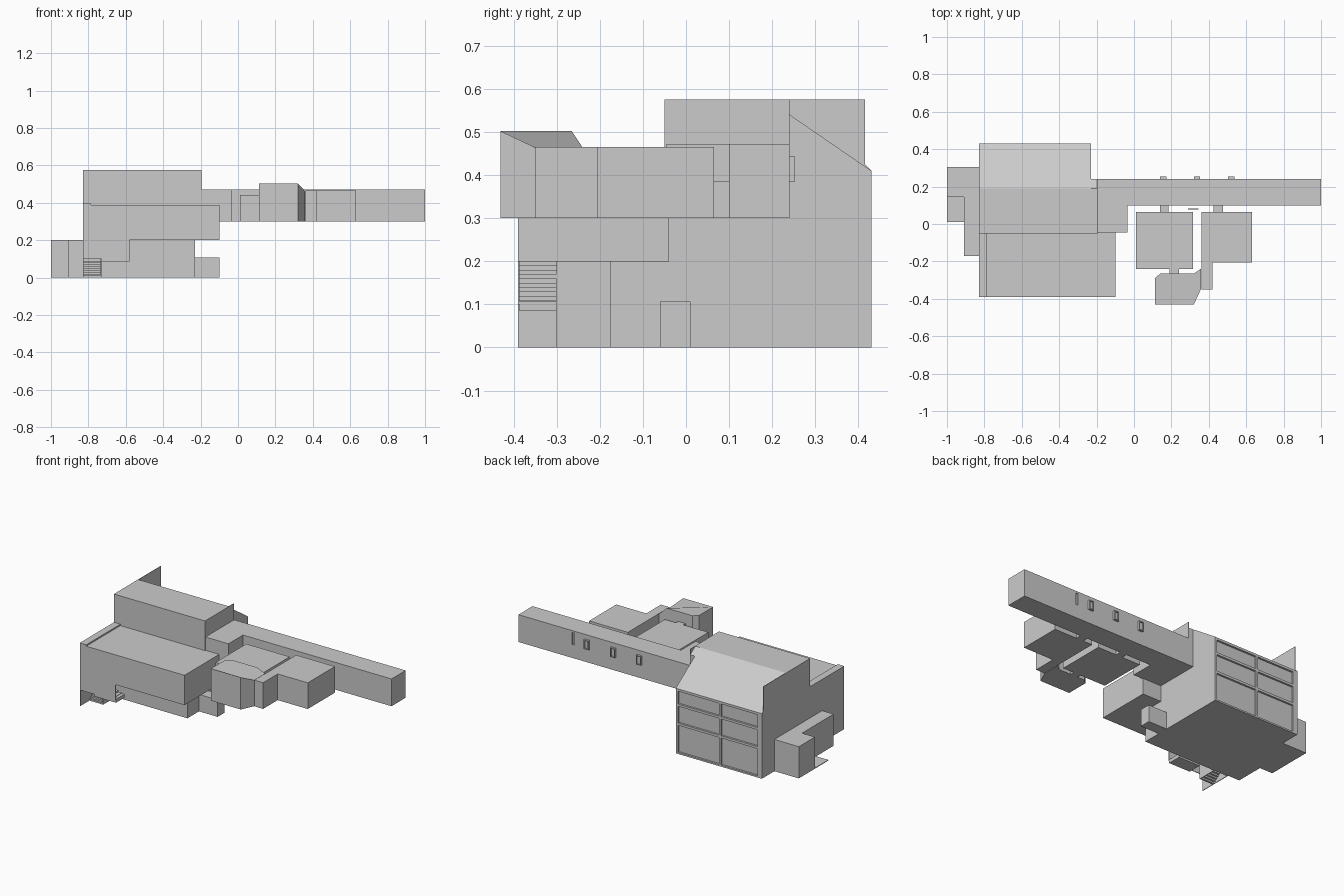
import bpy
import bmesh

cube = bpy.data.objects.get("Cube")
if cube:
    bpy.data.objects.remove(cube, do_unlink=True)

grey = bpy.data.materials.new("plain grey")
grey.use_nodes = True
grey.diffuse_color = (0.6, 0.6, 0.6, 1)
grey.node_tree.nodes["Principled BSDF"].inputs["Base Color"].default_value = (0.6, 0.6, 0.6, 1)


def prism(name, outline, low, high, axis="z"):
    """Extrude an outline along an axis: x takes (y, z) points, z takes (x, y)."""
    def place(p, d):
        return (d, p[0], p[1]) if axis == "x" else (p[0], p[1], d)
    bm = bmesh.new()
    face = bm.faces.new([bm.verts.new(place(p, low)) for p in outline])
    new = bmesh.ops.extrude_face_region(bm, geom=[face])["geom"]
    step = (high - low, 0, 0) if axis == "x" else (0, 0, high - low)
    bmesh.ops.translate(bm, vec=step, verts=[v for v in new if isinstance(v, bmesh.types.BMVert)])
    bmesh.ops.recalc_face_normals(bm, faces=bm.faces)
    mesh = bpy.data.meshes.new(name)
    bm.to_mesh(mesh)
    bm.free()
    mesh.materials.append(grey)
    obj = bpy.data.objects.new(name, mesh)
    bpy.context.collection.objects.link(obj)
    return obj


def box(name, x, y, z):
    return prism(name, [(x[0], y[0]), (x[1], y[0]), (x[1], y[1]), (x[0], y[1])], *z)


def cut(target, cutter):
    cutter.hide_render = True
    cutter.hide_viewport = True
    cutter.display_type = "WIRE"
    mod = target.modifiers.new("recess", "BOOLEAN")
    mod.object = cutter
    mod.solver = "EXACT"


# Main house with a sloping back roof
house = prism("main_house", [(-0.05, 0), (0.43, 0), (0.43, 0.41), (0.19, 0.575), (-0.05, 0.575)],
              -0.83, -0.23, "x")
prism("upper_side_strip", [(-0.05, 0.3), (0.24, 0.3), (0.24, 0.54), (0.19, 0.575), (-0.05, 0.575)],
      -0.23, -0.195, "x")

# Thin gable walls standing above the slope
prism("right_gable_wall", [(0.19, 0.575), (0.415, 0.575), (0.415, 0.425), (0.43, 0.41)],
      -0.83, -0.827, "x")
prism("left_gable_wall", [(0.19, 0.575), (0.24, 0.575), (0.24, 0.54)], -0.198, -0.195, "x")

# Recessed panels of the back facade
for col, x in enumerate([(-0.8, -0.545), (-0.53, -0.245)]):
    for row, z in enumerate([(0.01, 0.18), (0.195, 0.3), (0.315, 0.395)]):
        cut(house, box(f"back_panel_cutter_{col}_{row}", x, (0.418, 0.45), z))

# Overhanging front block and the rooms below it
box("front_block", (-0.83, -0.1), (-0.39, -0.04), (0.2, 0.388))
box("roof_edge_strip", (-0.83, -0.785), (-0.39, -0.05), (0.388, 0.397))
box("lower_room", (-0.58, -0.23), (-0.175, -0.05), (0, 0.2))
box("lower_back_room", (-0.83, -0.58), (-0.175, -0.05), (0, 0.2))
box("porch_box", (-0.23, -0.1), (-0.06, 0.01), (0, 0.107))

# Stair well: screens, landing and two flights
box("stair_side_screen", (-0.83, -0.826), (-0.39, -0.17), (0, 0.2))
box("stair_front_screen", (-0.83, -0.58), (-0.39, -0.386), (0.1, 0.2))
box("stair_inner_wall", (-0.734, -0.73), (-0.3, -0.17), (0, 0.2))
box("stair_landing", (-0.73, -0.58), (-0.386, -0.3), (0.085, 0.107))
steps = 10
for i in range(steps):
    z = i * 0.01
    y = -0.3 + i * 0.0125
    box(f"lower_step_{i}", (-0.826, -0.734), (y, y + 0.0125), (z, z + 0.01))
    x = -0.6 - i * 0.022
    box(f"upper_step_{i}", (x - 0.022, x), (-0.386, -0.3), (z + 0.1, z + 0.11))

# Side annex
prism("side_annex", [(-1, 0.145), (-0.91, 0.145), (-0.91, -0.17), (-0.83, -0.17),
                     (-0.83, 0.305), (-1, 0.305)], 0, 0.2)
box("annex_ground_plate", (-1, -0.91), (0.01, 0.145), (0, 0.004))

# Long raised wing
wing = prism("long_wing", [(-0.23, -0.045), (-0.035, -0.045), (-0.035, 0.1), (1, 0.1),
                           (1, 0.24), (-0.23, 0.24)], 0.3, 0.472)
cut(wing, box("wing_slit_cutter", (0.61, 0.625), (0.232, 0.26), (0.385, 0.46)))
for i, x in enumerate((0.14, 0.32, 0.503)):
    bay = box(f"wing_window_{i}", (x, x + 0.033), (0.23, 0.253), (0.385, 0.443))
    cut(bay, box(f"wing_window_cutter_{i}", (x + 0.005, x + 0.028), (0.246, 0.27), (0.39, 0.438)))

# Pods in front of the wing
box("square_pod", (0.012, 0.315), (-0.24, 0.065), (0.3, 0.442))
prism("corner_pod", [(0.36, -0.35), (0.42, -0.35), (0.42, -0.205), (0.63, -0.205),
                     (0.63, 0.065), (0.36, 0.065)], 0.3, 0.465)
front_pod = prism("front_pod", [(0.112, -0.29), (0.112, -0.43), (0.32, -0.43), (0.357, -0.35),
                                (0.357, -0.24), (0.32, -0.265), (0.14, -0.265)], 0.3, 0.502)
for v in front_pod.data.vertices:
    if v.co.x > 0.35 and v.co.z > 0.4:
        v.co.z = 0.464

# Short links between the pods and the wing
box("square_pod_link", (0.14, 0.185), (0.06, 0.105), (0.3, 0.385))
box("corner_pod_link", (0.425, 0.475), (0.06, 0.105), (0.3, 0.385))
box("front_pod_link", (0.19, 0.24), (-0.27, -0.235), (0.3, 0.44))
box("small_sign_panel", (0.29, 0.345), (0.078, 0.082), (0.345, 0.385))
